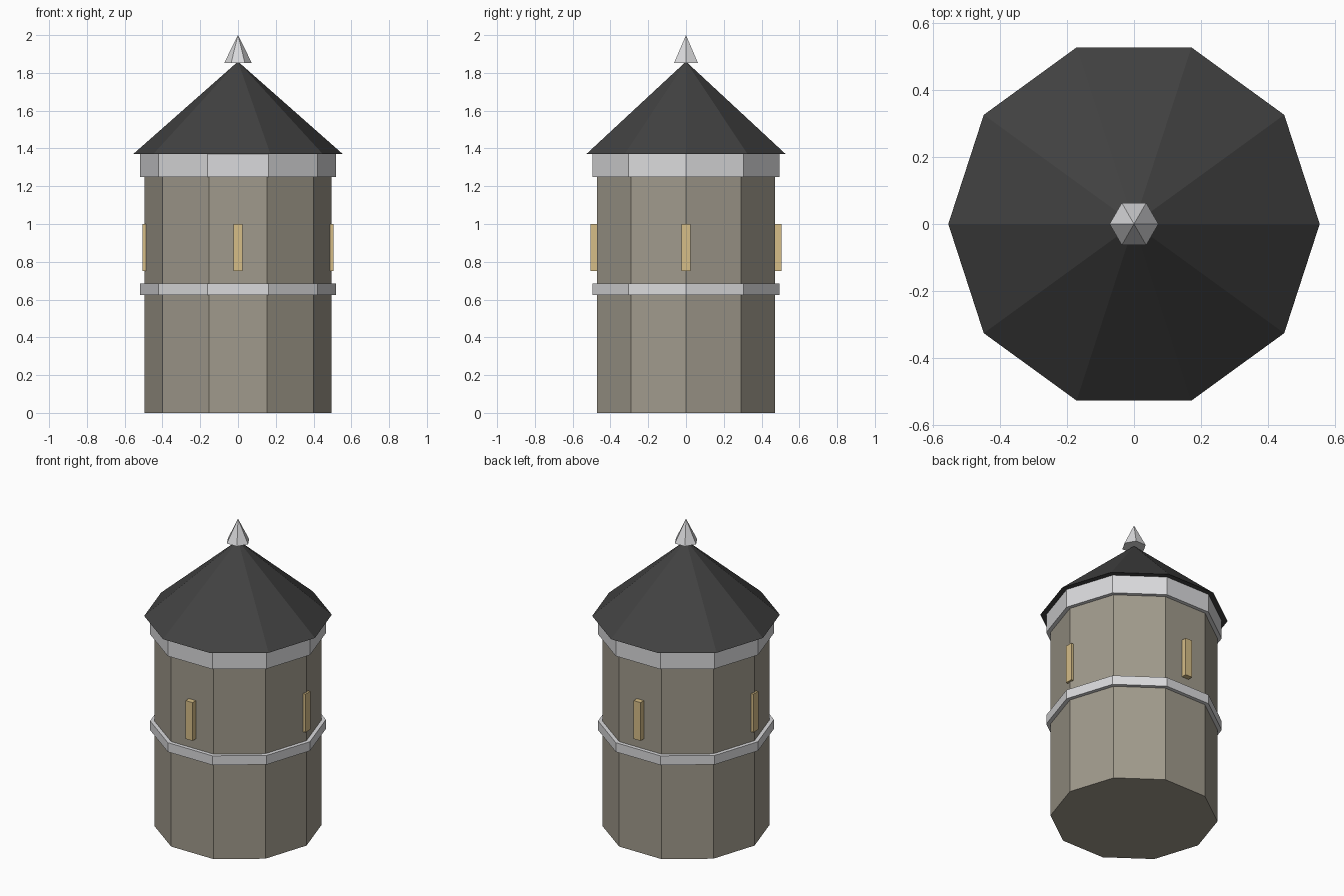
import bpy, bmesh, math

if "Cube" in bpy.data.objects:
    bpy.data.objects.remove(bpy.data.objects["Cube"])


def material(name, rgb):
    m = bpy.data.materials.new(name)
    m.diffuse_color = (*rgb, 1)
    m.use_nodes = True
    m.node_tree.nodes["Principled BSDF"].inputs["Base Color"].default_value = m.diffuse_color
    return m


STONE = material("warm grey stone", (0.352, 0.323, 0.262))
TRIM = material("light grey trim", (0.70, 0.70, 0.715))
ROOF = material("charcoal roof", (0.054, 0.054, 0.054))
GLOW = material("yellow window", (0.672, 0.509, 0.242))


def finish(bm, name, mat):
    bmesh.ops.recalc_face_normals(bm, faces=bm.faces)
    me = bpy.data.meshes.new(name)
    bm.to_mesh(me)
    bm.free()
    me.materials.append(mat)
    ob = bpy.data.objects.new(name, me)
    bpy.context.collection.objects.link(ob)
    return ob


def ring(bm, sides, r, z):
    # first corner lies on +x
    return [bm.verts.new((r * math.cos(math.tau * i / sides),
                          r * math.sin(math.tau * i / sides), z))
            for i in range(sides)]


def prism(name, mat, sides, r, z0, z1):
    bm = bmesh.new()
    a, b = ring(bm, sides, r, z0), ring(bm, sides, r, z1)
    bm.faces.new(a)
    bm.faces.new(b)
    for i in range(sides):
        j = (i + 1) % sides
        bm.faces.new((a[i], a[j], b[j], b[i]))
    return finish(bm, name, mat)


def cone(name, mat, sides, r, z0, z1):
    bm = bmesh.new()
    a = ring(bm, sides, r, z0)
    tip = bm.verts.new((0, 0, z1))
    bm.faces.new(a)
    for i in range(sides):
        bm.faces.new((a[i], a[(i + 1) % sides], tip))
    return finish(bm, name, mat)


def box(name, mat, centre, size):
    bm = bmesh.new()
    bmesh.ops.create_cube(bm, size=1)
    for v in bm.verts:
        v.co = [c + p * s for c, p, s in zip(centre, v.co, size)]
    return finish(bm, name, mat)


# Tower body and trim bands
prism("tower_body", STONE, 10, 0.495, 0, 1.25)
prism("middle_band", TRIM, 10, 0.52, 0.625, 0.685)
prism("cornice", TRIM, 10, 0.52, 1.25, 1.37)

# Roof and finial
cone("roof", ROOF, 10, 0.555, 1.37, 1.86)
cone("finial", TRIM, 6, 0.073, 1.853, 2.0)

# Four slit windows, one on each side
for side, dx, dy in (("front", 0, -1), ("back", 0, 1), ("left", -1, 0), ("right", 1, 0)):
    size = (0.06, 0.05, 0.25) if dx else (0.05, 0.06, 0.25)
    box(side + "_window", GLOW, (dx * 0.475, dy * 0.475, 0.875), size)
